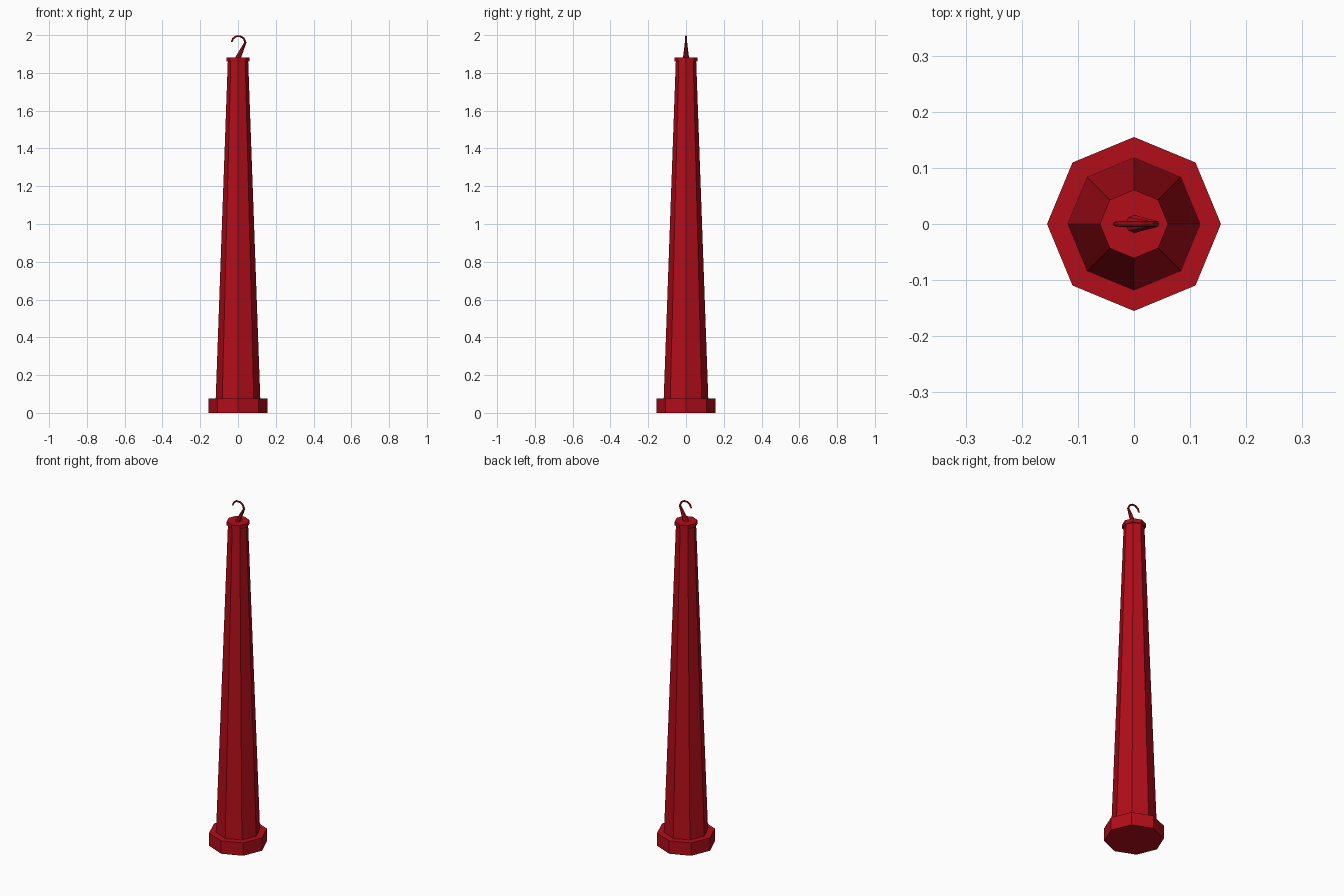
import bpy, bmesh
from math import cos, sin, pi
from mathutils import Vector

if "Cube" in bpy.data.objects:
    bpy.data.objects.remove(bpy.data.objects["Cube"])

red = bpy.data.materials.new("red_paint")
red.diffuse_color = (0.45, 0.004, 0.01, 1)
red.use_nodes = True
red.node_tree.nodes["Principled BSDF"].inputs["Base Color"].default_value = red.diffuse_color


def loft(name, rings):
    """Skin a list of vertex rings and close both ends."""
    bm = bmesh.new()
    loops = [[bm.verts.new(p) for p in ring] for ring in rings]
    n = len(loops[0])
    for a, b in zip(loops, loops[1:]):
        for i in range(n):
            j = (i + 1) % n
            bm.faces.new((a[i], a[j], b[j], b[i]))
    bm.faces.new(loops[0][::-1])
    bm.faces.new(loops[-1])
    bmesh.ops.recalc_face_normals(bm, faces=bm.faces)
    mesh = bpy.data.meshes.new(name)
    bm.to_mesh(mesh)
    bm.free()
    mesh.materials.append(red)
    obj = bpy.data.objects.new(name, mesh)
    bpy.context.collection.objects.link(obj)
    return obj


def ring(center, radius, tangent=Vector((0, 0, 1)), sides=8):
    """Ring around a tangent lying in the XZ plane."""
    v = Vector((0, 1, 0))
    u = v.cross(tangent.normalized())
    return [center + radius * (u * cos(2 * pi * i / sides) + v * sin(2 * pi * i / sides))
            for i in range(sides)]


def octagons(name, profile):
    return loft(name, [ring(Vector((0, 0, z)), r) for r, z in profile])


# Octagonal foot, tapered shaft and small top cap
octagons("base_plinth", [(0.155, 0), (0.155, 0.075)])
octagons("tapered_shaft", [(0.118, 0.075), (0.054, 1.862)])
octagons("top_cap", [(0.061, 1.86), (0.061, 1.882)])

# Hook: wide root tapering to a thin curl
path = [(0, 1.88, 0.016), (0.039, 1.962, 0.006), (0.03, 1.983, 0.005),
        (0.012, 1.994, 0.005), (-0.009, 1.994, 0.005),
        (-0.026, 1.982, 0.005), (-0.034, 1.964, 0.004)]
points = [Vector((x, 0, z)) for x, z, r in path]
rings = [ring(points[0], path[0][2])]
for i in range(1, len(points)):
    ahead = points[min(i + 1, len(points) - 1)]
    tangent = (points[i] - points[i - 1]).normalized()
    if i < len(points) - 1:
        tangent += (ahead - points[i]).normalized()
    rings.append(ring(points[i], path[i][2], tangent))
loft("top_hook", rings)
